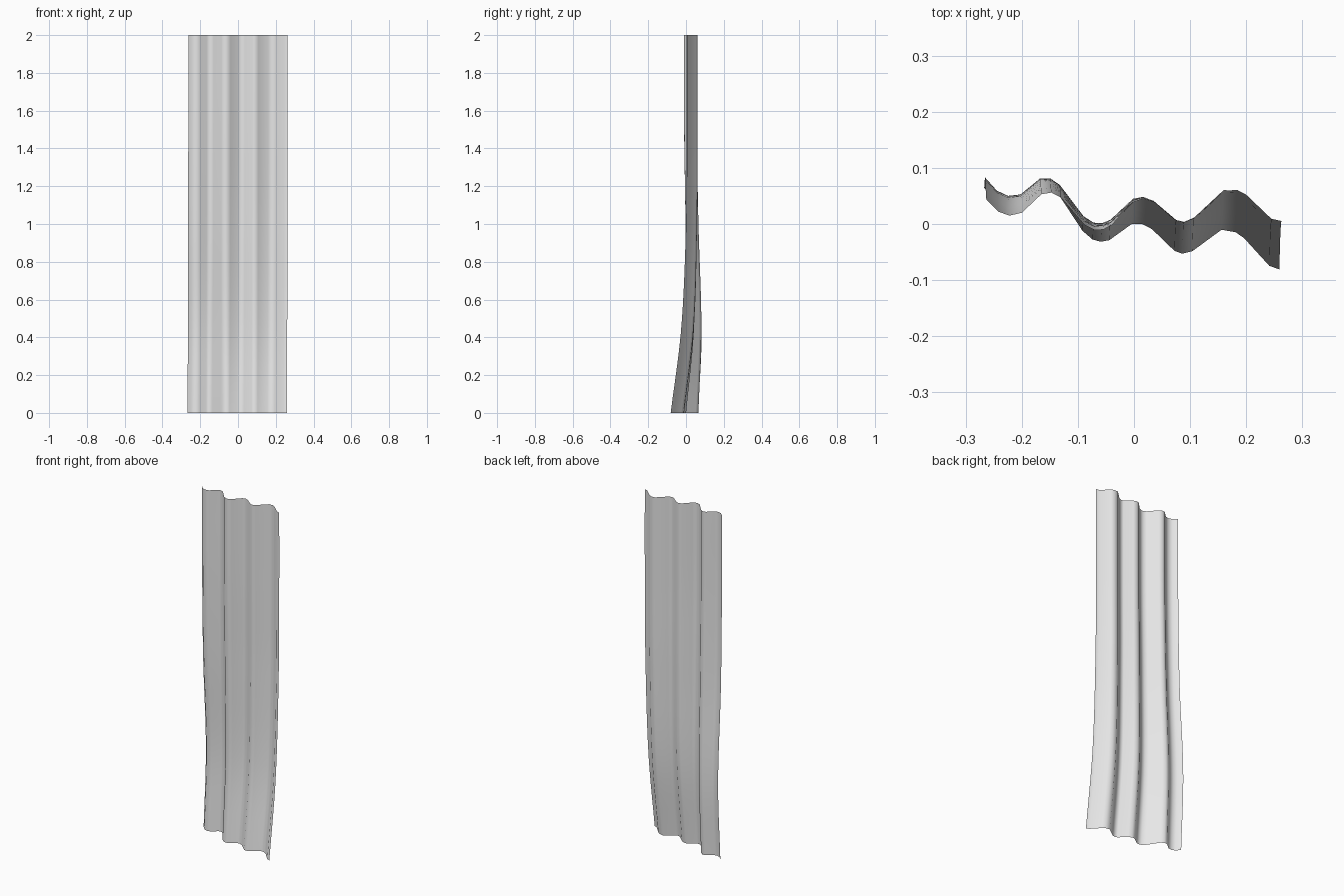
import bpy, bmesh

if "Cube" in bpy.data.objects:
    bpy.data.objects.remove(bpy.data.objects["Cube"])

# Fold profile at the top hem (x, y)
TOP = [(-.263, .043), (-.242, .022), (-.222, .015), (-.2, .02), (-.165, .053), (-.147, .056),
       (-.13, .047), (-.088, -.002), (-.07, -.011), (-.055, -.01), (-.04, -.002), (0, .04),
       (.018, .045), (.036, .039), (.076, .006), (.09, .003), (.108, .011), (.16, .06),
       (.185, .06), (.2, .052), (.245, .009), (.263, .005)]

# Sway of the cloth in y: columns across x, rows down the height
KX = [-.263, -.15, -.06, .015, .09, .175, .263]
KZ = [0, .45, 1, 1.5, 2]
SWAY = [[.021, .01, -.02, -.044, -.056, -.073, -.086],
        [.04, .026, .01, -.002, -.012, -.02, -.03],
        [.012, .01, .008, .003, 0, -.002, -.005],
        [.002, .001, .001, 0, 0, 0, 0],
        [0, 0, 0, 0, 0, 0, 0]]


def spline(ks, vs, t):
    """Smooth interpolation through uneven knots."""
    n = len(ks)

    def slope(i):
        a, b = max(i - 1, 0), min(i + 1, n - 1)
        return (vs[b] - vs[a]) / (ks[b] - ks[a])
    i = max(j for j in range(n - 1) if ks[j] <= t or j == 0)
    h = ks[i + 1] - ks[i]
    u = (t - ks[i]) / h
    return ((2*u**3 - 3*u**2 + 1) * vs[i] + (u**3 - 2*u**2 + u) * h * slope(i)
            + (3*u**2 - 2*u**3) * vs[i + 1] + (u**3 - u**2) * h * slope(i + 1))


# Hanging sheet, a single layer of cloth
ROWS = 24
bm = bmesh.new()
grid = []
for r in range(ROWS + 1):
    z = 2 * r / ROWS
    row = []
    for x, y in TOP:
        dy = spline(KZ, [spline(KX, s, x) for s in SWAY], z)
        row.append(bm.verts.new((x - .004 * (1 - z / 2) ** 2, y + dy, z)))
    grid.append(row)
for a, b in zip(grid, grid[1:]):
    for c in range(len(TOP) - 1):
        bm.faces.new((a[c], a[c + 1], b[c + 1], b[c])).smooth = True

mesh = bpy.data.meshes.new("curtain")
bm.to_mesh(mesh)
bm.free()
mat = bpy.data.materials.new("white_cloth")
mat.diffuse_color = (.8, .8, .8, 1)
mat.use_nodes = True
mat.node_tree.nodes["Principled BSDF"].inputs["Base Color"].default_value = mat.diffuse_color
mesh.materials.append(mat)
bpy.context.collection.objects.link(bpy.data.objects.new("curtain", mesh))
